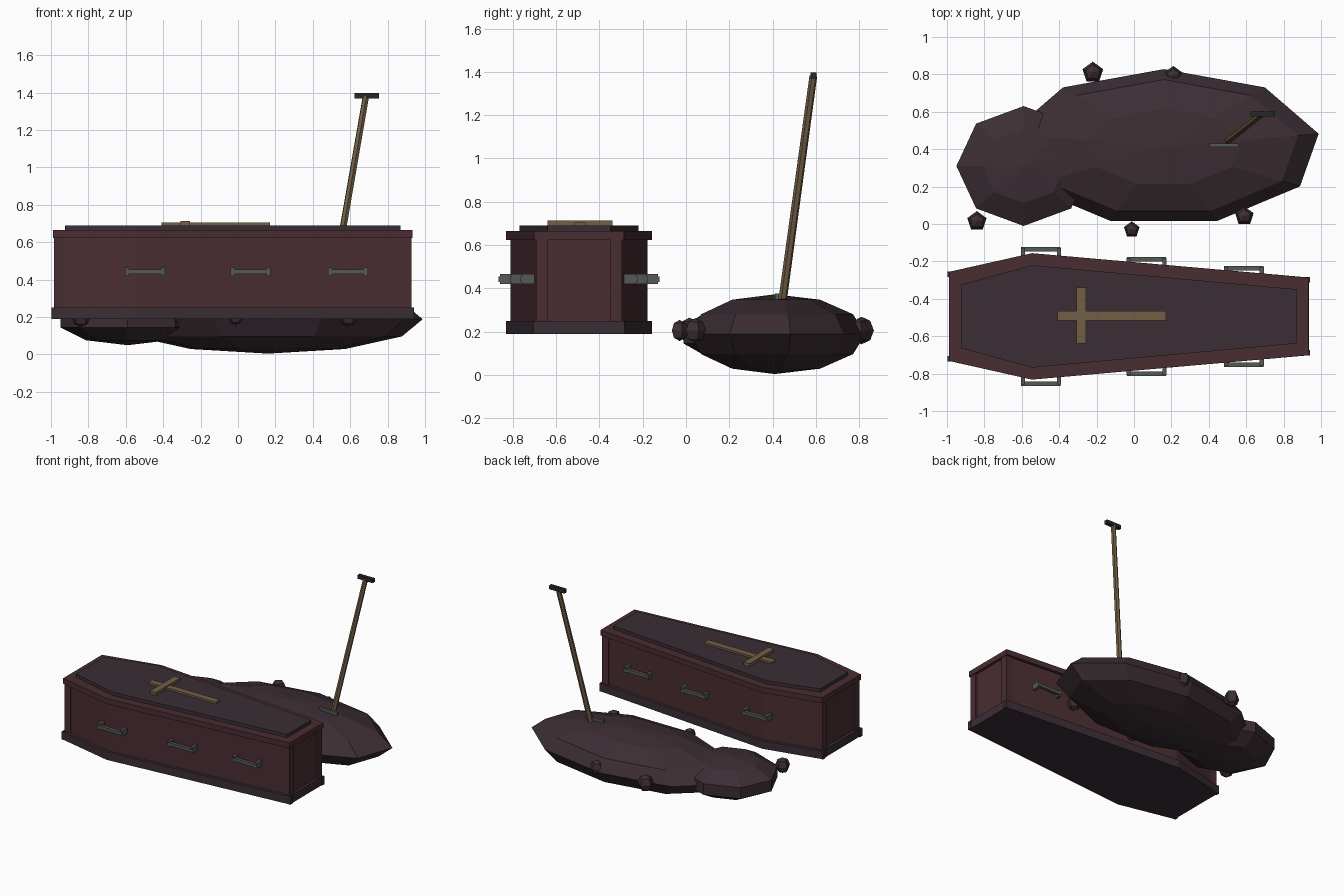
import bpy, bmesh
from mathutils import Vector, Matrix

if "Cube" in bpy.data.objects:
    bpy.data.objects.remove(bpy.data.objects["Cube"])

CY = -0.494  # coffin centre line


def mat(name, rgb):
    m = bpy.data.materials.new(name)
    m.diffuse_color = (*rgb, 1)
    m.use_nodes = True
    m.node_tree.nodes["Principled BSDF"].inputs["Base Color"].default_value = m.diffuse_color
    return m


RED = mat("red_wood", (0.068, 0.026, 0.032))
DARK = mat("dark_wood", (0.042, 0.027, 0.035))
SOIL = mat("soil", (0.045, 0.027, 0.034))
TAN = mat("pale_wood", (0.17, 0.115, 0.062))
IRON = mat("iron", (0.09, 0.1, 0.092))
BLACK = mat("black_grip", (0.017, 0.02, 0.022))


def finish(bm, name, material):
    bmesh.ops.recalc_face_normals(bm, faces=bm.faces)
    me = bpy.data.meshes.new(name)
    bm.to_mesh(me)
    bm.free()
    me.materials.append(material)
    ob = bpy.data.objects.new(name, me)
    bpy.context.collection.objects.link(ob)
    return ob


def boxes(name, spans, material):
    """One object from boxes given as (x0, x1, y0, y1, z0, z1)."""
    bm = bmesh.new()
    for x0, x1, y0, y1, z0, z1 in spans:
        m = Matrix.Translation(((x0 + x1) / 2, (y0 + y1) / 2, (z0 + z1) / 2))
        m = m @ Matrix.Diagonal((abs(x1 - x0), abs(y1 - y0), abs(z1 - z0), 1))
        bmesh.ops.create_cube(bm, size=1, matrix=m)
    return finish(bm, name, material)


def coffin_slab(name, half, z0, z1, material):
    """Six-sided prism; half lists (x, half width) from head to foot."""
    bm = bmesh.new()
    pts = [(x, CY - w) for x, w in half] + [(x, CY + w) for x, w in reversed(half)]
    face = bm.faces.new([bm.verts.new((x, y, z0)) for x, y in pts])
    ext = bmesh.ops.extrude_face_region(bm, geom=[face])
    if len(bm.faces) == 7:
        bm.faces.new([v for v in face.verts]) if not face.is_valid else None
    for v in ext["geom"]:
        if isinstance(v, bmesh.types.BMVert):
            v.co.z = z1
    return finish(bm, name, material)


def blob(name, centre, radii, segs, rings, material):
    bm = bmesh.new()
    m = Matrix.Translation(centre) @ Matrix.Diagonal((*radii, 1))
    bmesh.ops.create_uvsphere(bm, u_segments=segs, v_segments=rings, radius=1, matrix=m)
    return finish(bm, name, material)


# Coffin: plinth, walls, lid rim, raised lid panel
coffin_slab("coffin_plinth", [(-0.99, 0.238), (-0.545, 0.338), (0.936, 0.208)], 0.188, 0.25, DARK)
coffin_slab("coffin_walls", [(-0.968, 0.217), (-0.54, 0.317), (0.914, 0.187)], 0.24, 0.635, RED)
coffin_slab("lid_rim", [(-0.988, 0.238), (-0.545, 0.338), (0.934, 0.208)], 0.622, 0.664, RED)
coffin_slab("lid_panel", [(-0.925, 0.17), (-0.545, 0.274), (0.87, 0.145)], 0.66, 0.69, DARK)

# Corner posts and their small feet
posts, feet = [], []
for s in (-1, 1):
    for x, d, w in ((-0.984, 1, 0.229), (0.928, -1, 0.198)):
        posts.append((x, x + d * 0.055, CY + s * w, CY + s * (w - 0.055), 0.24, 0.635))
        x2 = x - d * 0.014
        feet.append((x2, x2 + d * 0.024, CY + s * (w + 0.012), CY + s * (w - 0.018), 0.188, 0.25))
boxes("corner_posts", posts, RED)
boxes("post_feet", feet, DARK)

# Cross on the lid
boxes("cross_long_bar", [(-0.41, 0.17, -0.515, -0.465, 0.685, 0.705)], TAN)
boxes("cross_short_bar", [(-0.307, -0.257, -0.64, -0.34, 0.685, 0.713)], TAN)

# Three carrying handles on each side
for n, (x, out) in enumerate(((-0.498, 0.371), (0.067, 0.318), (0.587, 0.27))):
    for s, side in ((-1, "front"), (1, "back")):
        spans = [(x - 0.105, x + 0.105, CY + s * (out - 0.024), CY + s * out, 0.43, 0.454)]
        for e in (-1, 1):
            xe = x + e * 0.096
            spans.append((xe - 0.011, xe + 0.011, CY + s * (out - 0.08), CY + s * (out - 0.006), 0.42, 0.465))
        boxes(f"handle_{side}_{n}", spans, IRON)

# Soil mounds and loose clods
blob("main_mound", (0.16, 0.41, 0.188), (0.84, 0.418, 0.184), 9, 6, SOIL)
blob("small_mound", (-0.59, 0.31, 0.187), (0.378, 0.337, 0.138), 8, 5, SOIL)
for i, (x, y, r) in enumerate(((-0.22, 0.81, 0.058), (-0.84, 0.015, 0.054), (-0.012, -0.03, 0.044),
                               (0.59, 0.042, 0.052), (0.21, 0.795, 0.05))):
    blob(f"clod_{i}", (x, y, 0.205), (r, r, r * 1.1), 5, 4, SOIL)

# Shovel: slanted shaft, cross grip, buried blade
a, b = Vector((0.486, 0.432, 0.24)), Vector((0.684, 0.588, 1.38))
bm = bmesh.new()
rot = (b - a).to_track_quat('Z', 'Y').to_matrix().to_4x4()
bmesh.ops.create_cone(bm, cap_ends=True, segments=6, radius1=0.02, radius2=0.018,
                      depth=(b - a).length, matrix=Matrix.Translation((a + b) / 2) @ rot)
finish(bm, "shovel_shaft", TAN)
boxes("shovel_grip", [(0.623, 0.753, 0.574, 0.602, 1.368, 1.397)], BLACK)
boxes("shovel_blade", [(0.405, 0.56, 0.412, 0.43, 0.15, 0.375)], IRON)
